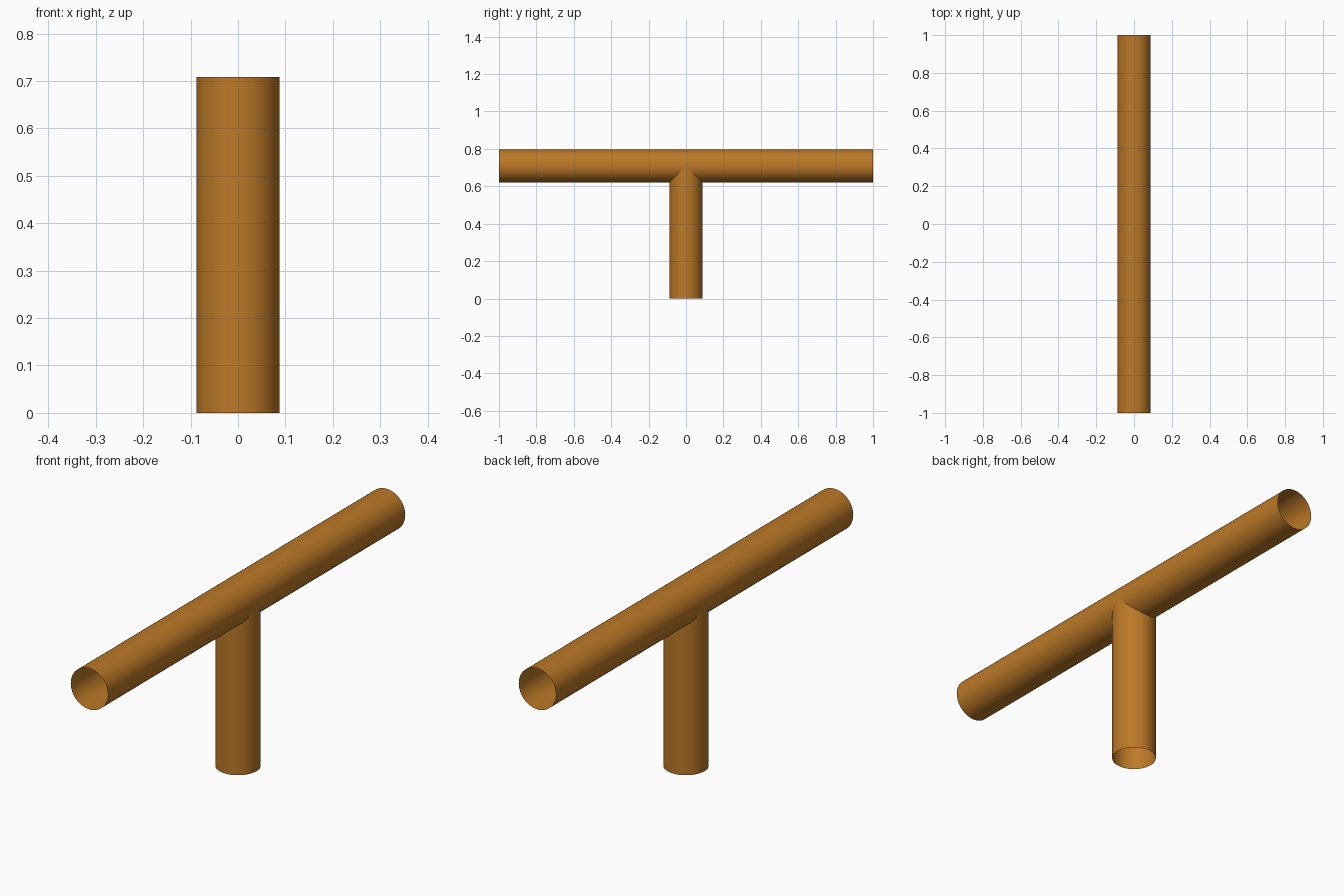
import bpy
import math

cube = bpy.data.objects.get("Cube")
if cube:
    bpy.data.objects.remove(cube, do_unlink=True)

RADIUS = 0.0875
AXIS_Z = 0.709   # height of the crossbar's centre line

copper = bpy.data.materials.new("copper_brown")
copper.use_nodes = True
colour = (0.5, 0.19, 0.02, 1)
copper.diffuse_color = colour
copper.node_tree.nodes["Principled BSDF"].inputs["Base Color"].default_value = colour


def open_tube(name, length, centre, rotation=(0, 0, 0)):
    """Thin-walled tube with both ends open."""
    bpy.ops.mesh.primitive_cylinder_add(
        vertices=64, radius=RADIUS, depth=length, end_fill_type='NOTHING',
        location=centre, rotation=rotation)
    tube = bpy.context.object
    tube.name = name
    tube.data.materials.append(copper)
    bpy.ops.object.shade_smooth_by_angle()
    return tube


# Long pipe running front to back
open_tube("crossbar_pipe", 2, (0, 0, AXIS_Z), (math.pi / 2, 0, 0))

# Upright pipe, reaching the crossbar's centre line
open_tube("upright_pipe", AXIS_Z, (0, 0, AXIS_Z / 2))
